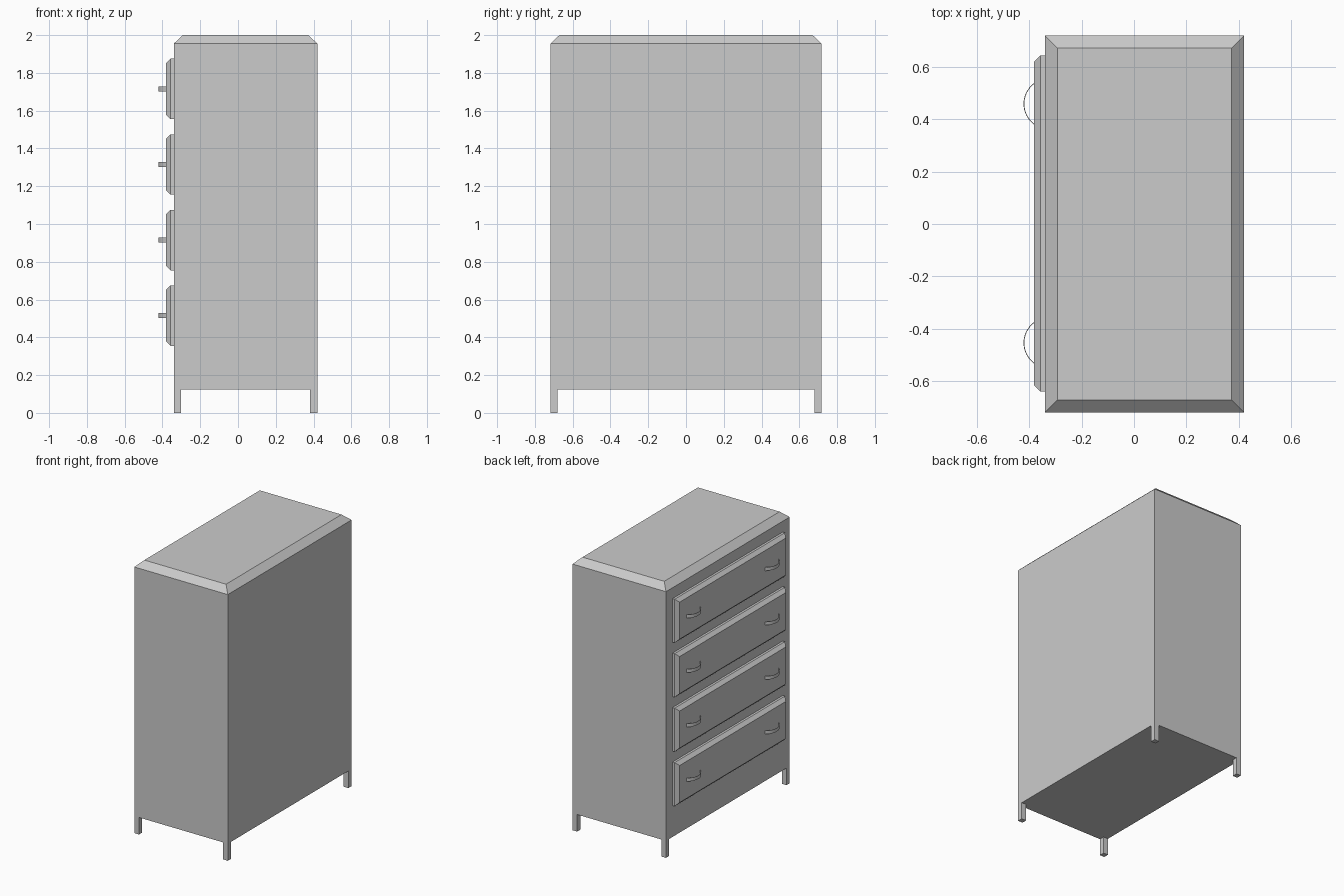
import bpy, bmesh, math

cube = bpy.data.objects.get("Cube")
if cube:
    bpy.data.objects.remove(cube, do_unlink=True)

grey = bpy.data.materials.new("plain_grey")
grey.use_nodes = True
colour = (0.6, 0.6, 0.6, 1)
grey.diffuse_color = colour
grey.node_tree.nodes["Principled BSDF"].inputs["Base Color"].default_value = colour


def make_object(name, bm):
    bmesh.ops.recalc_face_normals(bm, faces=bm.faces)
    mesh = bpy.data.meshes.new(name)
    bm.to_mesh(mesh)
    bm.free()
    mesh.materials.append(grey)
    obj = bpy.data.objects.new(name, mesh)
    bpy.context.collection.objects.link(obj)
    return obj


def box(name, low, high, axis=None, side=1, depth=0, inset=0):
    """Box between two corners; one side along an axis may be chamfered."""
    bm = bmesh.new()
    bmesh.ops.create_cube(bm, size=1)
    for v in bm.verts:
        v.co = [h if c > 0 else l for c, l, h in zip(v.co, low, high)]
    if axis is not None:
        bm.normal_update()
        face = next(f for f in bm.faces if f.normal[axis] * side > 0.9)
        centre = face.calc_center_median()
        # Pull the end face out of the straight part and shrink its outline
        cap = bmesh.ops.extrude_discrete_faces(bm, faces=[face])["faces"][0]
        outer = [v for v in bm.verts if abs(v.co[axis] - centre[axis]) < 1e-5
                 and v not in cap.verts]
        for v in outer:
            v.co[axis] -= side * depth
        for v in cap.verts:
            for i in range(3):
                if i != axis:
                    v.co[i] += inset if v.co[i] < centre[i] else -inset
        bmesh.ops.remove_doubles(bm, verts=bm.verts, dist=1e-5)
        rim = [e for e in bm.edges if e.is_boundary]
        bmesh.ops.bridge_loops(bm, edges=rim)
    return make_object(name, bm)


def handle(name, y, z):
    """Thin curved strip bowed out from the drawer front."""
    bm = bmesh.new()
    half, bow, height, steps = 0.08, 0.041, 0.025, 16
    radius = (half ** 2 + bow ** 2) / (2 * bow)
    sweep = math.asin(half / radius)
    rows = []
    for i in range(steps + 1):
        a = sweep * (2 * i / steps - 1)
        row = []
        for r, dz in ((radius, -1), (radius, 1), (radius - 0.003, 1), (radius - 0.003, -1)):
            x = -0.38 - bow + radius - r * math.cos(a)
            row.append(bm.verts.new((x, y + r * math.sin(a), z + dz * height / 2)))
        rows.append(row)
    for p, q in zip(rows, rows[1:]):
        for k in range(4):
            n = (k + 1) % 4
            bm.faces.new((p[k], p[n], q[n], q[k]))
    bm.faces.new(rows[0])
    bm.faces.new(rows[-1])
    return make_object(name, bm)


# Cabinet with a chamfered top
BACK, FRONT, SIDE = 0.42, -0.34, 0.718
box("cabinet", (FRONT, -SIDE, 0.125), (BACK, SIDE, 2.0), 2, 1, 0.045, 0.048)

# Square corner legs
leg = 0.038
for xn, x in (("front", FRONT), ("back", BACK - leg)):
    for yn, y in (("right", -SIDE), ("left", SIDE - leg)):
        box(f"{xn}_{yn}_leg", (x, y, 0), (x + leg, y + leg, 0.125))

# Drawers with chamfered fronts and two handles each
for i in range(4):
    z = 0.515 + 0.4 * i
    box(f"drawer_{i + 1}", (-0.381, -0.638, z - 0.16), (FRONT, 0.642, z + 0.16),
        0, -1, 0.024, 0.024)
    for side, y in (("right", -0.453), ("left", 0.458)):
        handle(f"drawer_{i + 1}_{side}_handle", y, z)
